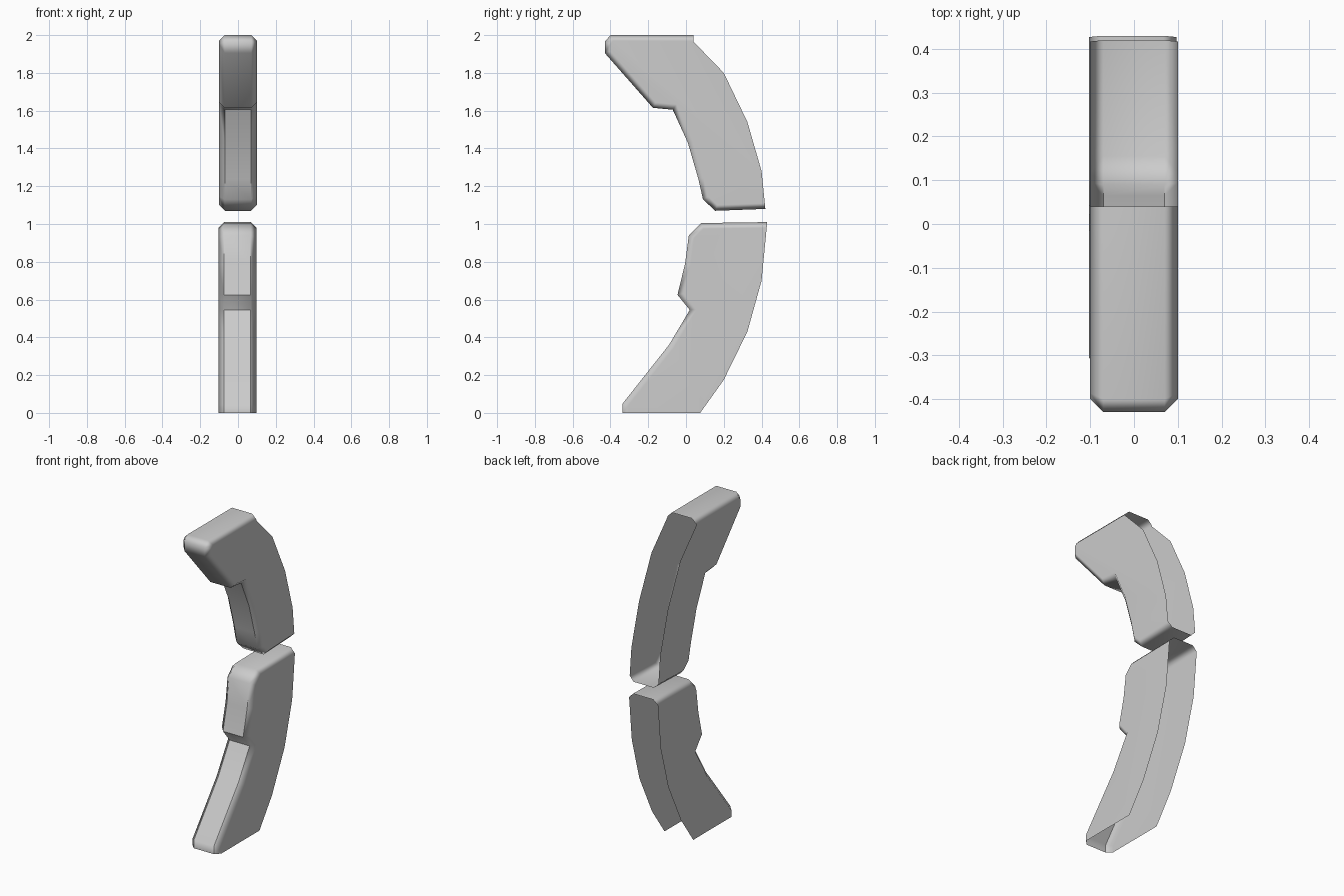
import bpy
import bmesh
from mathutils import Vector

HALF = 0.10     # half width of each pad
BEVEL = 0.03    # chamfer along the rim

if "Cube" in bpy.data.objects:
    bpy.data.objects.remove(bpy.data.objects["Cube"])

grey = bpy.data.materials.new("plain_grey")
grey.use_nodes = True
colour = (0.6, 0.6, 0.6, 1)
grey.diffuse_color = colour
grey.node_tree.nodes["Principled BSDF"].inputs["Base Color"].default_value = colour


def inset_path(rim, back):
    """Move the rim inwards by BEVEL; its ends slide along the open edges."""
    normals = []
    for a, b in zip(rim, rim[1:]):
        d = (b - a).normalized()
        normals.append(Vector((d.y, -d.x)))   # interior lies right of travel
    result = []
    for i, p in enumerate(rim):
        if i in (0, len(rim) - 1):
            n = normals[0] if i == 0 else normals[-1]
            d = ((back[-1] if i == 0 else back[0]) - p).normalized()
            result.append(p + d * BEVEL / d.dot(n))
        else:
            m = normals[i - 1] + normals[i]
            result.append(p + m * BEVEL / m.dot(normals[i]))
    return result


def make_pad(name, rim, back, sharp_segments, sharp_corners, shift):
    """Curved shell, closed by a rim strip and two sides, open at the back."""
    rim = [Vector(p) for p in rim]
    back = [Vector(p) for p in back]
    inner = inset_path(rim, back)
    bm = bmesh.new()

    def row(points, x):
        return [bm.verts.new((x + shift, p.x, p.y)) for p in points]

    left, right = row(rim, HALF - BEVEL), row(rim, BEVEL - HALF)
    count = len(rim) - 1
    for i in range(count):
        bm.faces.new((left[i], left[i + 1], right[i + 1], right[i]))
    for strip, sign in ((left, 1), (right, -1)):
        side = row(inner, sign * HALF)
        for i in range(count):
            bm.faces.new((strip[i], side[i], side[i + 1], strip[i + 1]))
        bm.faces.new(side + row(back, sign * HALF))
    bmesh.ops.recalc_face_normals(bm, faces=bm.faces)
    # make the shell face outwards
    bm.faces.ensure_lookup_table()
    for f in bm.faces:
        f.smooth = True
    sides = [f for f in bm.faces if len(f.verts) > 4]
    if any(f.normal.x * (f.calc_center_median().x - shift) < 0 for f in sides):
        bmesh.ops.reverse_faces(bm, faces=bm.faces)
    # crisp edges beside the front strips and across the step
    for i in sharp_segments:
        for strip in (left, right):
            bm.edges.get((strip[i], strip[i + 1])).smooth = False
    for i in sharp_corners:
        bm.edges.get((left[i], right[i])).smooth = False

    mesh = bpy.data.meshes.new(name)
    bm.to_mesh(mesh)
    bm.free()
    mesh.materials.append(grey)
    obj = bpy.data.objects.new(name, mesh)
    bpy.context.collection.objects.link(obj)
    mod = obj.modifiers.new("even_shading", 'WEIGHTED_NORMAL')
    mod.keep_sharp = True
    return obj


# Lower pad: open at the bottom and back
make_pad(
    "lower_pad",
    [(-.335, 0), (-.335, .05), (-.09, .36), (.02, .545), (-.045, .625),
     (-.005, .79), (.015, .94), (.08, 1.005), (.43, 1.01)],
    [(.40, .70), (.325, .43), (.20, .175), (.075, 0)],
    (0, 1, 2, 4, 5), (3, 4), -.003)

# Upper pad: hooked forward at the top, open at the back
make_pad(
    "upper_pad",
    [(.42, 1.08), (.155, 1.07), (.09, 1.13), (.065, 1.24), (.01, 1.43),
     (-.07, 1.605), (-.175, 1.615), (-.43, 1.905), (-.43, 1.965),
     (-.40, 2), (.04, 2)],
    [(.04, 1.965), (.20, 1.80), (.325, 1.54), (.40, 1.28)],
    (2, 3, 4), (5,), 0)
